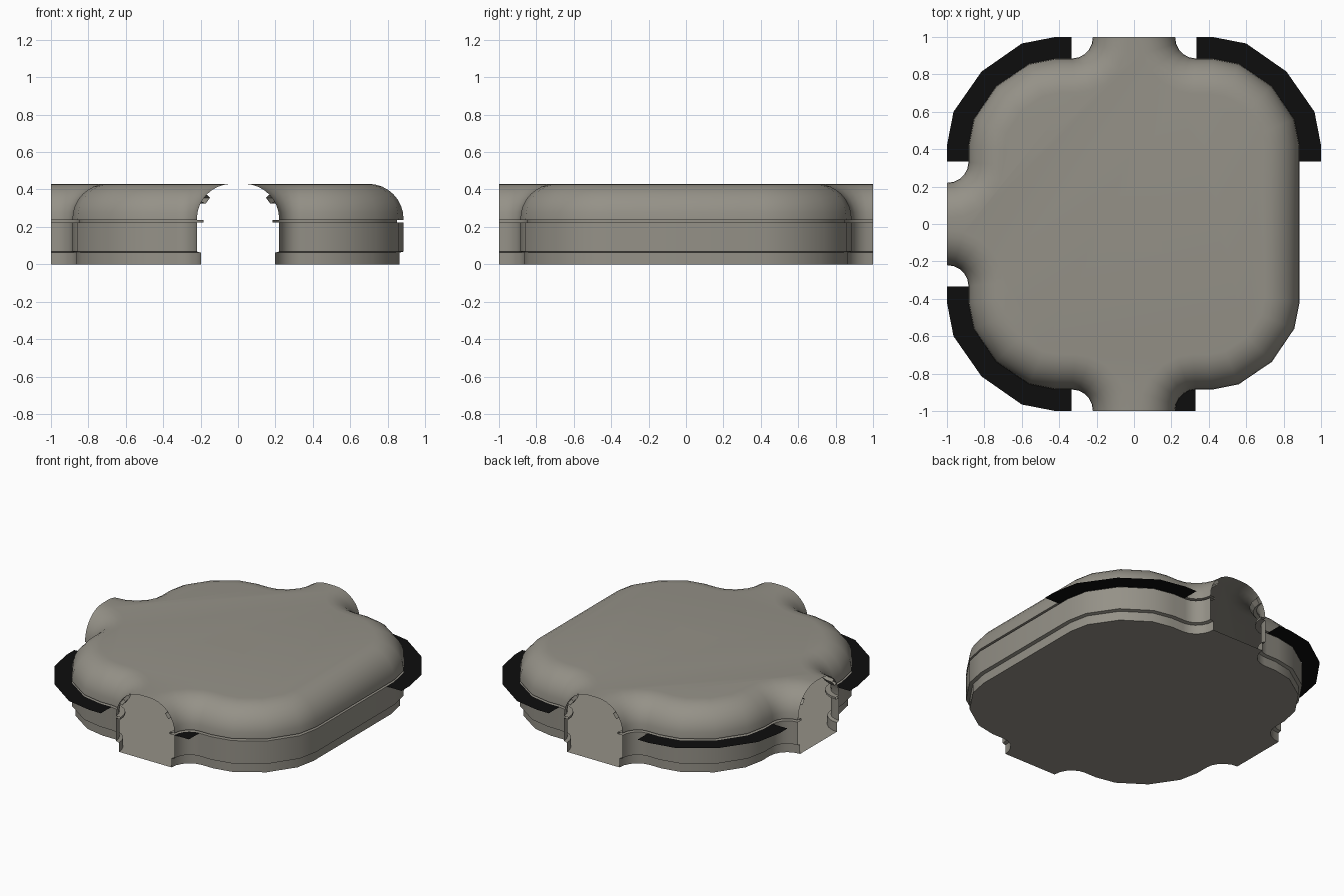
import bpy, bmesh, math
from mathutils import Vector

if "Cube" in bpy.data.objects:
    bpy.data.objects.remove(bpy.data.objects["Cube"])

def material(name, c):
    m = bpy.data.materials.new(name)
    m.diffuse_color = (*c, 1)
    m.use_nodes = True
    m.node_tree.nodes["Principled BSDF"].inputs["Base Color"].default_value = m.diffuse_color
    return m

GREY = material("warm grey", (0.30, 0.285, 0.245))
BLACK = material("black", (0.004, 0.004, 0.004))

def finish(name, bm, mat, smooth=False):
    bmesh.ops.remove_doubles(bm, verts=bm.verts, dist=1e-4)
    me = bpy.data.meshes.new(name)
    bm.to_mesh(me)
    bm.free()
    me.materials.append(mat)
    ob = bpy.data.objects.new(name, me)
    bpy.context.collection.objects.link(ob)
    if smooth:
        bpy.context.view_layer.objects.active = ob
        ob.select_set(True)
        bpy.ops.object.shade_smooth_by_angle(angle=math.radians(40))
        ob.select_set(False)
    return ob

# Footprint: faceted round corner and the flare into a corridor mouth (first quadrant)
H = 0.885
corner = [(H, 0.42), (0.857, 0.56), (0.737, 0.737), (0.56, 0.857), (0.42, H)]
flare = [(0.33 - 0.11 * math.cos(t), 1 - (1 - H) * math.sin(t))
         for t in [math.pi / 2 * i / 5 for i in range(5, -1, -1)]]
swap = lambda pts: [(y, x) for x, y in reversed(pts)]
flip_x = lambda pts: [(-x, y) for x, y in reversed(pts)]
flip_y = lambda pts: [(x, -y) for x, y in reversed(pts)]
half = corner + flare
full = swap(flare) + half
chains = [flip_y(half) + half, flip_x(full), flip_y(flip_x(full))]

def inset(chain, d):
    """Move a counter-clockwise chain inward by d, keeping its ends on the mouth plane."""
    p = [Vector(q) for q in chain]
    seg = [(b - a).normalized() for a, b in zip(p, p[1:])]
    nor = [Vector((-s.y, s.x)) for s in seg]
    out = []
    for i, q in enumerate(p):
        if i in (0, len(p) - 1):
            n = nor[0 if i == 0 else -1]
            n = Vector((round(n.x), round(n.y)))
        else:
            n = (nor[i - 1] + nor[i]).normalized()
            n = n / n.dot(nor[i])
        out.append(q + n * d)
    return out

def sweep(bm, profile):
    """Sweep (inset, height) points along all wall chains; return the last row."""
    last = []
    for ch in chains:
        rows = [[bm.verts.new((v.x, v.y, z)) for v in inset(ch, d)] for d, z in profile]
        for r, s in zip(rows, rows[1:]):
            for i in range(len(ch) - 1):
                bm.faces.new((r[i], r[i + 1], s[i + 1], s[i]))
        last += rows[-1]
    return last

def outline_face(d, z, up):
    bm = bmesh.new()
    vs = [bm.verts.new((v.x, v.y, z)) for ch in chains for v in inset(ch, d)]
    bm.faces.new(vs if up else vs[::-1])
    return bm

# Walls with skirting and recessed groove
bm = bmesh.new()
sweep(bm, [(0.022, 0), (0.022, 0.062), (0, 0.068), (0, 0.224),
           (0.035, 0.224), (0.035, 0.238), (0, 0.238), (0, 0.243)])
finish("walls", bm, GREY, True)

# Vaulted roof and flat ceiling in one smooth surface
R = 0.187
bm = bmesh.new()
arc = [(R - R * math.cos(a), 0.243 + R * math.sin(a))
       for a in [math.pi / 2 * i / 8 for i in range(9)]]
bm.faces.new(sweep(bm, arc))
finish("vaulted_roof", bm, GREY, True)

# Floor
finish("floor", outline_face(0.022, 0.0, False), GREY)

# Small rail following the inside of the vault
bm = bmesh.new()
def on_arc(deg, depth):
    a = math.radians(deg)
    return R - (R - depth) * math.cos(a), 0.243 + (R - depth) * math.sin(a)
sweep(bm, [on_arc(30, 0.002), on_arc(30, 0.025), on_arc(44, 0.025), on_arc(44, 0.002)])
finish("vault_rail", bm, GREY)

# Roof hatch plate
bm = bmesh.new()
bm.faces.new([bm.verts.new((x, y, 0.433)) for x, y in
              ((-.15, -.15), (.15, -.15), (.15, .15), (-.15, .15))])
finish("roof_plate", bm, GREY)

# Black ledges around three corners
inner = [(H, 0.335)] + corner + [(0.335, H)]
outer = [(1, 0.335), (1, 0.42), (0.965, 0.6), (0.815, 0.815), (0.6, 0.965), (0.42, 1), (0.335, 1)]
LZ = 0.226
for name, sx, sy in (("back_right_ledge", 1, 1), ("back_left_ledge", -1, 1), ("front_left_ledge", -1, -1)):
    bm = bmesh.new()
    a = [bm.verts.new((x * sx, y * sy, LZ)) for x, y in inner]
    b = [bm.verts.new((x * sx, y * sy, LZ)) for x, y in outer]
    for i in range(len(a) - 1):
        q = (a[i], b[i], b[i + 1], a[i + 1])
        bm.faces.new(q if sx * sy > 0 else q[::-1])
    finish(name, bm, BLACK)

# Small black infill beside the front mouth
bm = bmesh.new()
bm.faces.new([bm.verts.new((x, y, LZ)) for x, y in [(0.33, -1)] + flip_y(flare)[::-1]])
ob = finish("front_right_infill", bm, BLACK)
if ob.data.polygons[0].normal.z < 0:
    ob.data.flip_normals()
